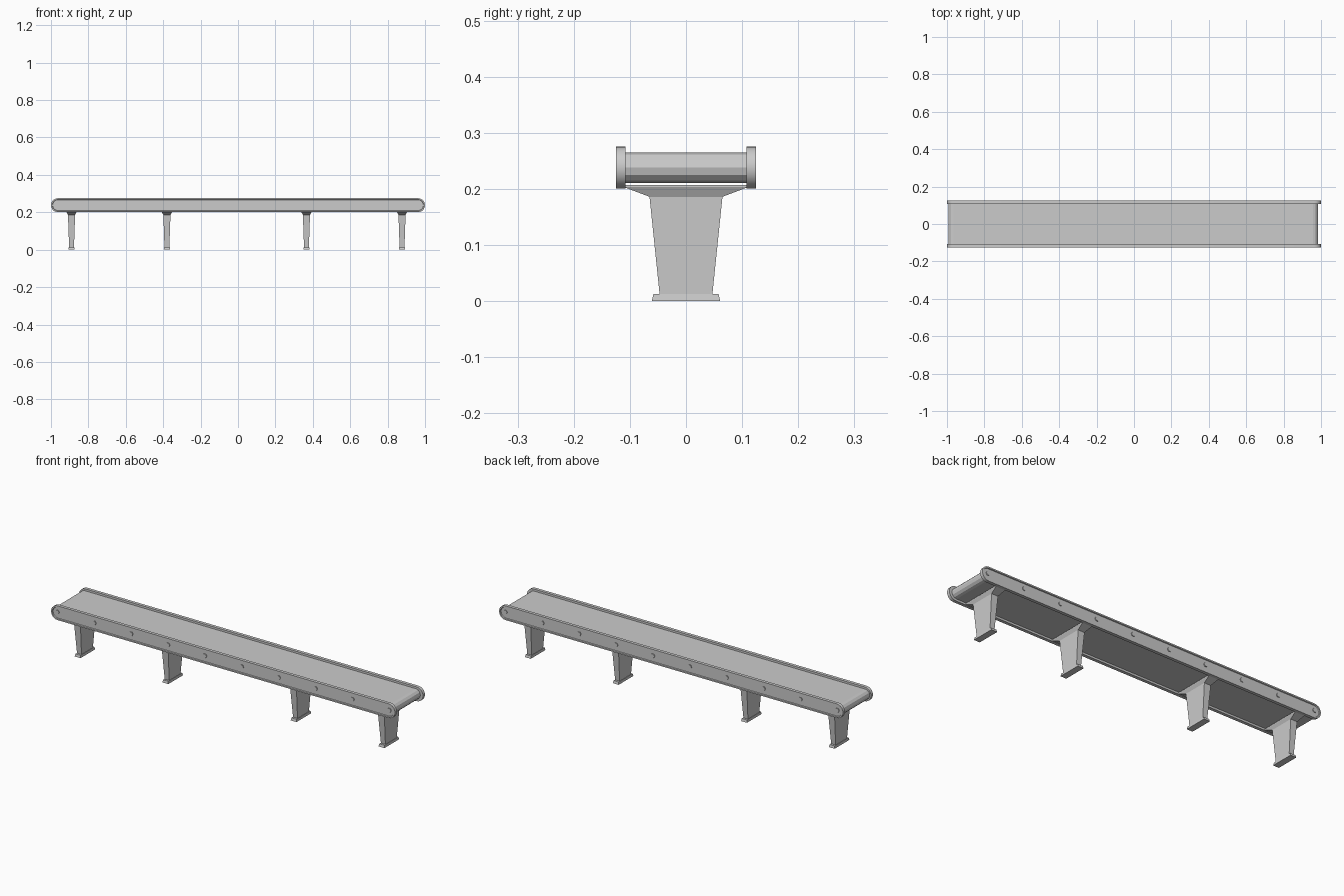
import bpy, bmesh, math

cube = bpy.data.objects.get("Cube")
if cube:
    bpy.data.objects.remove(cube, do_unlink=True)

grey = bpy.data.materials.new("plain grey")
grey.use_nodes = True
grey.diffuse_color = (0.6, 0.6, 0.6, 1)
grey.node_tree.nodes["Principled BSDF"].inputs["Base Color"].default_value = (0.6, 0.6, 0.6, 1)

MID_Z = 0.238


def finish(name, bm):
    bmesh.ops.recalc_face_normals(bm, faces=bm.faces)
    mesh = bpy.data.meshes.new(name)
    bm.to_mesh(mesh)
    bm.free()
    mesh.materials.append(grey)
    obj = bpy.data.objects.new(name, mesh)
    bpy.context.collection.objects.link(obj)
    return obj


def stadium(x0, x1, radius, steps):
    """Outline with two straight runs and two half-round ends."""
    points = []
    for cx, start in ((x1 - radius, -math.pi / 2), (x0 + radius, math.pi / 2)):
        for i in range(steps + 1):
            a = start + math.pi * i / steps
            points.append((cx + radius * math.cos(a), MID_Z + radius * math.sin(a)))
    return points


def loft(bm, rings):
    """Skin equal-length rings of 3D points and cap both ends."""
    loops = [[bm.verts.new(p) for p in ring] for ring in rings]
    for a, b in zip(loops, loops[1:]):
        for i in range(len(a)):
            j = (i + 1) % len(a)
            bm.faces.new((a[i], a[j], b[j], b[i]))
    bm.faces.new(loops[0])
    bm.faces.new(loops[-1])


# Belt wrapped around the end rollers
bm = bmesh.new()
outline = stadium(-0.993, 0.985, 0.027, 6)
loft(bm, [[(x, y, z) for x, z in outline] for y in (-0.11, 0.11)])
finish("belt", bm)

# Side rails with a raised rim around a recessed panel
for side, name in ((-1, "right"), (1, "left")):
    bm = bmesh.new()
    rings = []
    for inset, y in ((0, 0.108), (0, 0.1245), (0.007, 0.1245), (0.009, 0.12)):
        ring = stadium(-1 + inset, 1 - inset, 0.0375 - inset, 10)
        rings.append([(x, side * y, z) for x, z in ring])
    loft(bm, rings)
    rail = finish(name + "_side_rail", bm)
    rail.data.shade_smooth()
    rail.data.set_sharp_from_angle(angle=math.radians(30))

    # Hexagonal bolts sitting in the recess
    bm = bmesh.new()
    for n in range(10):
        cx = -0.965 + n * 1.93 / 9
        hexagon = [(cx + 0.011 * math.cos(math.pi * k / 3),
                    MID_Z + 0.003 + 0.011 * math.sin(math.pi * k / 3)) for k in range(6)]
        loft(bm, [[(x, side * y, z) for x, z in hexagon] for y in (0.118, 0.124)])
    finish(name + "_rail_bolts", bm)


def rectangle(cx, half_x, half_y, z):
    return [(cx + sx * half_x, sy * half_y, z)
            for sx, sy in ((-1, -1), (1, -1), (1, 1), (-1, 1))]


# Tapered legs, each with a flared bracket and a foot plate
for number, cx in enumerate((-0.89, -0.38, 0.366, 0.877), 1):
    bm = bmesh.new()
    levels = ((0.013, 0.047, 0.012), (0.019, 0.065, 0.186),
              (0.028, 0.11, 0.203), (0.028, 0.11, 0.207))
    loft(bm, [rectangle(cx, *level) for level in levels])
    finish(f"leg_{number}", bm)

    bm = bmesh.new()
    loft(bm, [rectangle(cx, 0.017, 0.061, 0), rectangle(cx, 0.015, 0.058, 0.013)])
    finish(f"foot_{number}", bm)
